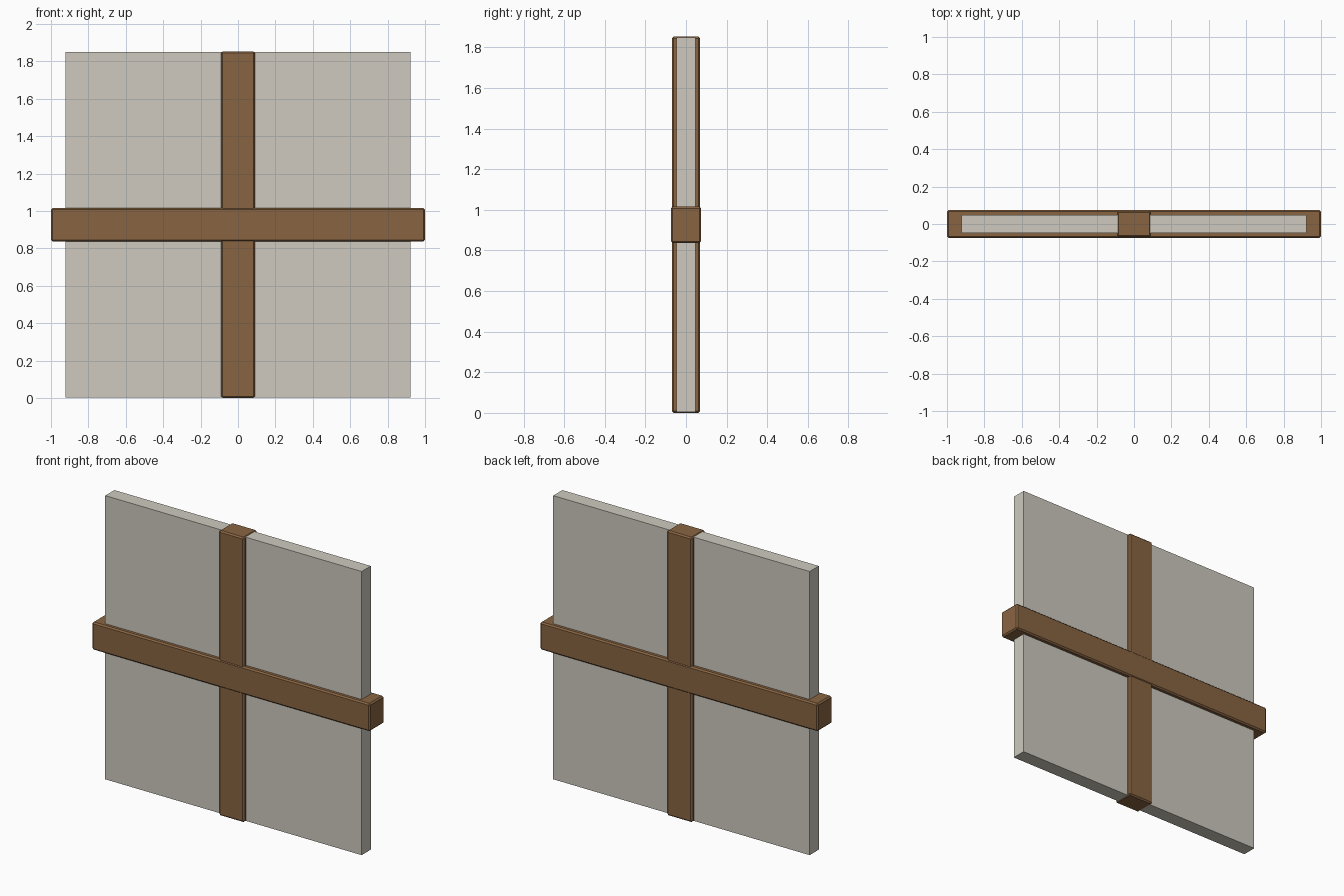
import bpy

if "Cube" in bpy.data.objects:
    bpy.data.objects.remove(bpy.data.objects["Cube"])

HEIGHT = 1.853
MID = HEIGHT / 2
BEVEL = 0.009


def material(name, color):
    m = bpy.data.materials.new(name)
    m.diffuse_color = color
    m.use_nodes = True
    m.node_tree.nodes["Principled BSDF"].inputs["Base Color"].default_value = m.diffuse_color
    return m


def box(name, size, mat, bevel=0.0):
    """Box centred on the wall's middle height, with optional chamfered edges."""
    bpy.ops.mesh.primitive_cube_add(size=1, location=(0, 0, MID))
    ob = bpy.context.object
    ob.name = name
    ob.scale = size
    bpy.ops.object.transform_apply(location=False, rotation=False, scale=True)
    ob.data.materials.append(mat)
    if bevel:
        mod = ob.modifiers.new("chamfer", 'BEVEL')
        mod.width = bevel
        mod.segments = 1
    return ob


wood = material("wood", (0.25, 0.13, 0.055, 1))
plaster = material("plaster", (0.62, 0.59, 0.52, 1))

# Plaster infill panel
box("wall_panel", (1.845, 0.094, 1.845), plaster)

# Timber post and the slightly thicker rail crossing it
box("vertical_post", (0.182, 0.139, HEIGHT), wood, BEVEL)
box("horizontal_rail", (2.0, 0.149, 0.180), wood, BEVEL)
